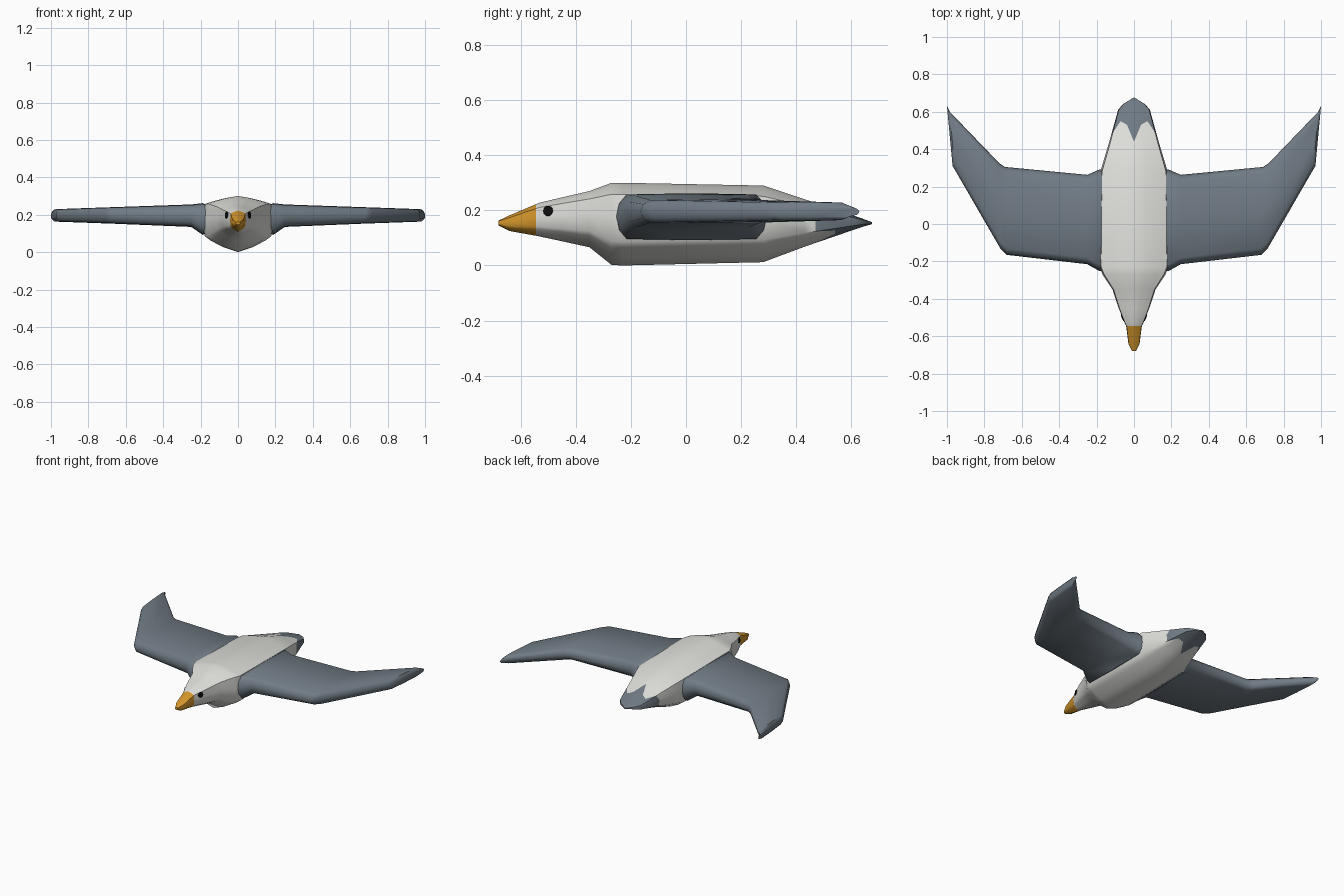
import bpy, bmesh, math
from mathutils import Vector

if "Cube" in bpy.data.objects:
    bpy.data.objects.remove(bpy.data.objects["Cube"])


def material(name, rgb):
    m = bpy.data.materials.new(name)
    m.diffuse_color = (*rgb, 1)
    m.use_nodes = True
    m.node_tree.nodes["Principled BSDF"].inputs["Base Color"].default_value = m.diffuse_color
    return m


WHITE = material("feather_white", (0.74, 0.75, 0.71))
GREY = material("slate_grey", (0.165, 0.20, 0.235))
ORANGE = material("beak_orange", (0.66, 0.31, 0.025))
BLACK = material("eye_black", (0.004, 0.004, 0.004))


def loft(name, rings, mats, index_of=lambda i: 0, angle=50):
    """Skin a list of closed rings, cap both ends; index_of(segment) picks the colour."""
    bm = bmesh.new()
    vs = [[bm.verts.new(p) for p in r] for r in rings]
    n = len(rings[0])
    for i in range(len(vs) - 1):
        for j in range(n):
            k = (j + 1) % n
            f = bm.faces.new((vs[i][j], vs[i][k], vs[i + 1][k], vs[i + 1][j]))
            f.material_index = index_of(i)
    bm.faces.new(vs[0]).material_index = index_of(0)
    bm.faces.new(vs[-1]).material_index = index_of(len(vs) - 2)
    bmesh.ops.recalc_face_normals(bm, faces=bm.faces)
    me = bpy.data.meshes.new(name)
    bm.to_mesh(me)
    bm.free()
    for m in mats:
        me.materials.append(m)
    me.shade_smooth()
    me.set_sharp_from_angle(angle=math.radians(angle))
    ob = bpy.data.objects.new(name, me)
    bpy.context.collection.objects.link(ob)
    return ob


# Body stations: y, half width, top z, bottom z
STATIONS = [
    (-0.68, 0.010, 0.163, 0.145), (-0.64, 0.030, 0.182, 0.125),
    (-0.545, 0.042, 0.222, 0.108), (-0.53, 0.050, 0.228, 0.105),
    (-0.45, 0.082, 0.247, 0.088), (-0.35, 0.115, 0.270, 0.066),
    (-0.27, 0.168, 0.300, 0.002), (-0.23, 0.185, 0.300, 0.000),
    (0.28, 0.180, 0.290, 0.012), (0.43, 0.135, 0.240, 0.068),
    (0.61, 0.085, 0.180, 0.130), (0.64, 0.060, 0.170, 0.140),
    (0.675, 0.004, 0.157, 0.150)]

# Half cross-section of the body, from back ridge to keel
HALF = [(0, 1), (0.35, 0.93), (0.7, 0.82), (0.95, 0.72), (1, 0.2),
        (0.97, -0.42), (0.8, -0.58), (0.45, -0.81), (0, -1)]
SECTION = HALF + [(-x, z) for x, z in HALF[-2:0:-1]]


def body_point(y, k):
    for a, b in zip(STATIONS, STATIONS[1:]):
        if y <= b[0]:
            t = (y - a[0]) / (b[0] - a[0])
            w, zt, zb = (a[i] + (b[i] - a[i]) * t for i in (1, 2, 3))
            break
    x, z = SECTION[k]
    return (x * w, y, (zt + zb) / 2 + z * (zt - zb) / 2)


# Scalloped edge of the grey tail feathers
TAIL_EDGE = [0.44, 0.53, 0.55, 0.49, 0.47, 0.47, 0.54, 0.54, 0.46]
TAIL_EDGE += TAIL_EDGE[-2:0:-1]
rings = [[body_point(s[0], k) for k in range(16)] for s in STATIONS]
rings.insert(10, [body_point(y, k) for k, y in enumerate(TAIL_EDGE)])
loft("body", rings, [WHITE, GREY, ORANGE],
     lambda i: 2 if i < 2 else 1 if i >= 10 else 0)

# Wing stations: leading x, y, trailing x, y, top z, bottom z
WING = [
    (0.165, -0.255, 0.165, 0.295, 0.250, 0.105),
    (0.188, -0.250, 0.188, 0.290, 0.262, 0.092),
    (0.250, -0.215, 0.250, 0.263, 0.255, 0.135),
    (0.680, -0.165, 0.690, 0.305, 0.240, 0.153),
    (0.715, -0.130, 0.720, 0.325, 0.239, 0.154),
    (0.958, 0.290, 0.985, 0.600, 0.230, 0.163),
    (0.970, 0.310, 1.000, 0.630, 0.213, 0.177)]
EDGE = [(0, 0), (0.010, 0.6), (0.035, 0.95)]  # rounded rim: inset, height


def wing_ring(s, side):
    a, b = Vector((s[0], s[1])), Vector((s[2], s[3]))
    length, mid, h = (b - a).length, (s[4] + s[5]) / 2, (s[4] - s[5]) / 2
    upper = EDGE + [(length / 2, 1)] + [(length - d, z) for d, z in EDGE[::-1]]
    outline = upper + [(d, -z) for d, z in upper[-2:0:-1]]
    pts = [(a.lerp(b, d / length), mid + z * h) for d, z in outline]
    return [(side * p.x, p.y, z) for p, z in pts]


for side, label in ((-1, "left"), (1, "right")):
    loft(label + "_wing", [wing_ring(s, side) for s in WING], [GREY])

    # Eye: thin disc lying on the side of the head
    normal = Vector((side, -0.4, 0.12)).normalized()
    u = normal.cross(Vector((0, 0, 1))).normalized()
    v = normal.cross(u)
    centre = Vector((side * 0.060, -0.50, 0.198))
    disc = [[centre + normal * d + 0.019 * (u * math.cos(t * math.pi / 5)
             + v * math.sin(t * math.pi / 5)) for t in range(10)]
            for d in (-0.004, 0.004)]
    loft(label + "_eye", disc, [BLACK])
